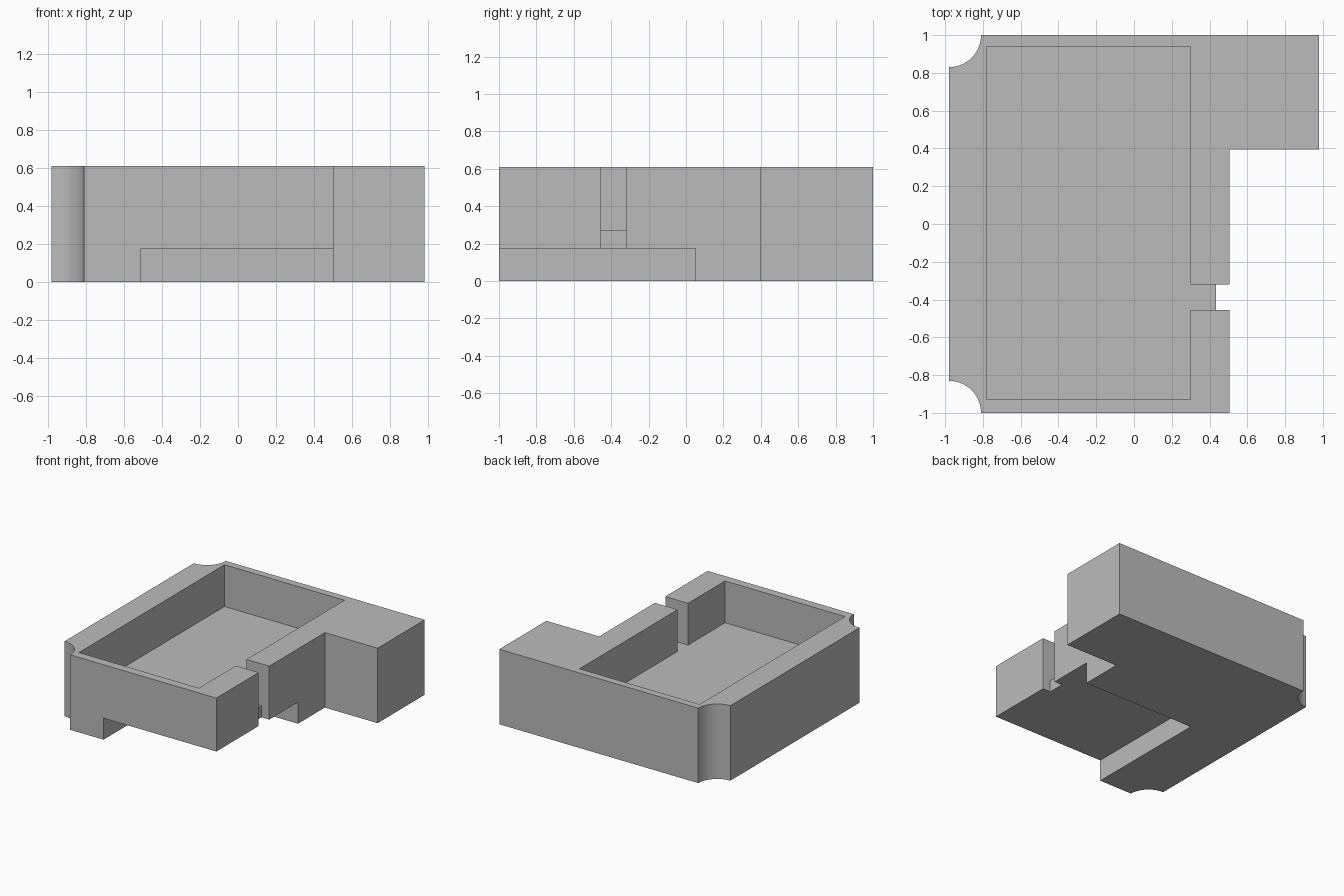
import bpy
import bmesh
from math import cos, sin, radians

old = bpy.data.objects.get("Cube")
if old:
    bpy.data.objects.remove(old, do_unlink=True)

# Main dimensions
W, L, H = 0.98, 1.0, 0.61        # half width, half length, height
STEM = 0.505                     # side face of the narrower front part
SLOT = (-0.455, -0.32)           # slot through the side wall
SLOT_X = 0.435                   # how deep the slot cuts the full height
FLOOR, UNDER = 0.27, 0.175       # tray floor and underside recess heights
R = 0.17                         # scooped corner radius

grey = bpy.data.materials.new("plain grey")
grey.use_nodes = True
colour = (0.5, 0.5, 0.5, 1)
grey.diffuse_color = colour
grey.node_tree.nodes["Principled BSDF"].inputs["Base Color"].default_value = colour


def prism(name, outline, z0, z1):
    """Extrude a counter-clockwise outline from z0 to z1."""
    bm = bmesh.new()
    face = bm.faces.new([bm.verts.new((x, y, z0)) for x, y in outline])
    top = bmesh.ops.extrude_face_region(bm, geom=[face])["geom"]
    verts = [v for v in top if isinstance(v, bmesh.types.BMVert)]
    bmesh.ops.translate(bm, verts=verts, vec=(0, 0, z1 - z0))
    bmesh.ops.recalc_face_normals(bm, faces=bm.faces)
    mesh = bpy.data.meshes.new(name)
    bm.to_mesh(mesh)
    bm.free()
    mesh.materials.append(grey)
    obj = bpy.data.objects.new(name, mesh)
    bpy.context.collection.objects.link(obj)
    return obj


def scoop(cy, start, end, steps=16):
    """Concave quarter arc centred on a left-hand corner."""
    angles = [radians(start + (end - start) * i / steps) for i in range(steps + 1)]
    return [(-W + R * cos(a), cy + R * sin(a)) for a in angles]


def cut(target, cutter):
    cutter.hide_render = True
    mod = target.modifiers.new(cutter.name, "BOOLEAN")
    mod.operation = "DIFFERENCE"
    mod.solver = "EXACT"
    mod.object = cutter
    bpy.ops.object.select_all(action="DESELECT")
    bpy.context.view_layer.objects.active = target
    target.select_set(True)
    bpy.ops.object.modifier_apply(modifier=mod.name)
    bpy.data.objects.remove(cutter, do_unlink=True)


# Body: block with a side arm, scooped corners and a notch at the slot
body_outline = scoop(-L, 90, 0) + [
    (STEM, -L), (STEM, SLOT[0]), (SLOT_X, SLOT[0]), (SLOT_X, SLOT[1]),
    (STEM, SLOT[1]), (STEM, 0.395), (W, 0.395), (W, L),
] + scoop(L, 0, -90)
body = prism("tray_body", body_outline, 0, H)

# Open tray, joined to the slot through the side wall
pocket = prism("pocket_cutter", [
    (-0.78, -0.93), (0.30, -0.93), (0.30, SLOT[0]), (SLOT_X + 0.03, SLOT[0]),
    (SLOT_X + 0.03, SLOT[1]), (0.30, SLOT[1]), (0.30, 0.94), (-0.78, 0.94),
], FLOOR, H + 0.1)
cut(body, pocket)

# Recess under the front corner
recess = prism("recess_cutter", [
    (-0.51, -L - 0.1), (STEM + 0.1, -L - 0.1), (STEM + 0.1, 0.05), (-0.51, 0.05),
], -0.1, UNDER)
cut(body, recess)

# Smooth only the scooped corners
bpy.ops.object.shade_smooth_by_angle(angle=radians(30))
